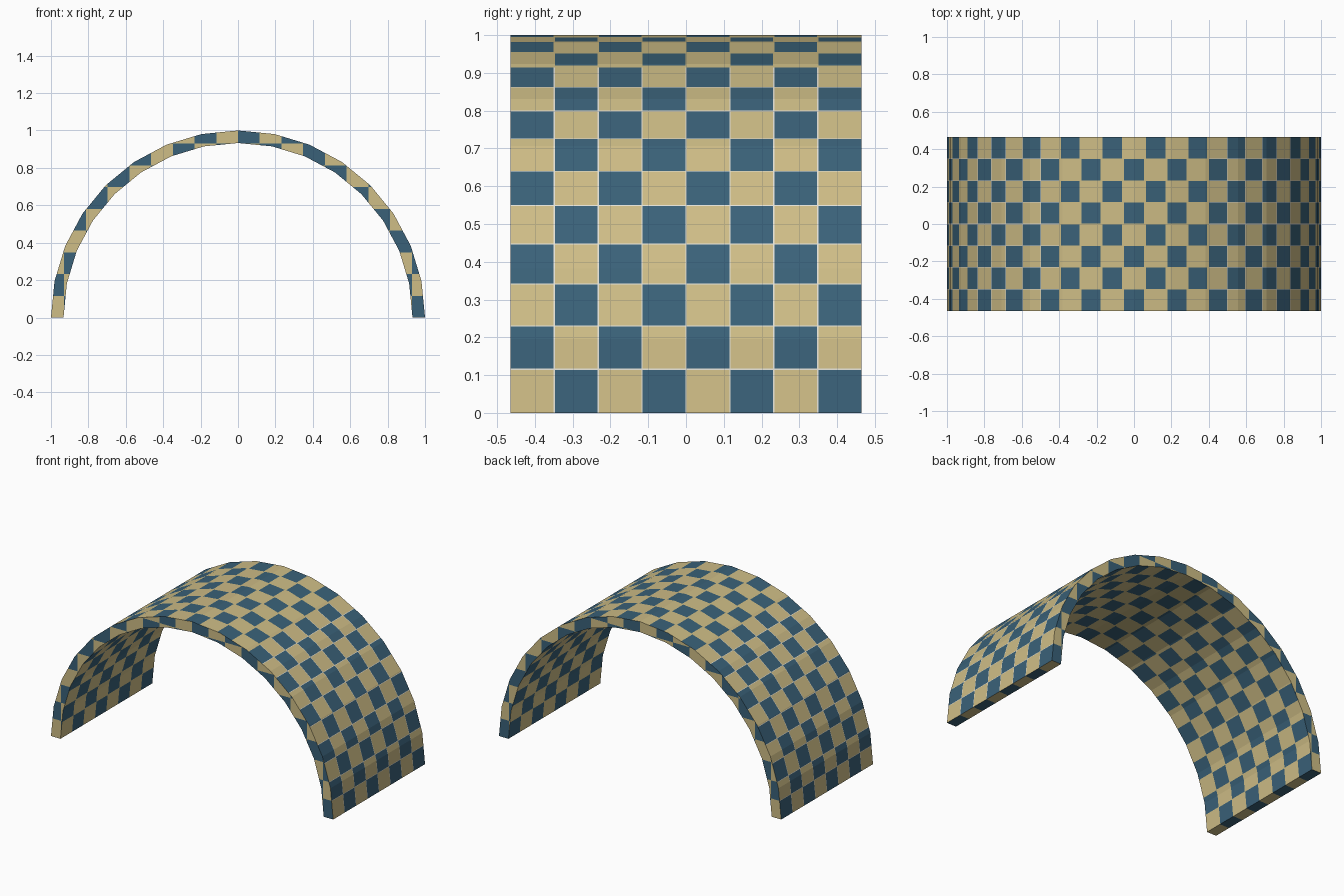
import bpy, bmesh, math
from mathutils import Vector

cube = bpy.data.objects.get("Cube")
if cube:
    bpy.data.objects.remove(cube, do_unlink=True)

SEGMENTS, ROWS, COLUMNS = 16, 27, 8
OUTER, INNER = 1.0, 0.933
CELL = 0.1162
HALF_DEPTH = CELL * COLUMNS / 2
FLANK_ROWS = 9         # rows on each side that carry fine pale joints
FINE, WIDE = 0.013, 0.045   # half widths of the joints, in cells
SAND, BLUE, PALE = range(3)


def flat_material(name, colour):
    mat = bpy.data.materials.new(name)
    mat.use_nodes = True
    mat.diffuse_color = (*colour, 1)
    shader = mat.node_tree.nodes["Principled BSDF"]
    shader.inputs["Base Color"].default_value = (*colour, 1)
    shader.inputs["Roughness"].default_value = 0.8
    return mat


def arch_point(radius, row, y):
    """Point on the faceted half circle, running from +x over the top to -x."""
    seg, part = divmod(row * SEGMENTS / ROWS + 1e-9, 1)

    def corner(k):
        a = math.pi * k / SEGMENTS
        return Vector((radius * math.cos(a), y, radius * math.sin(a)))
    return corner(seg).lerp(corner(seg + 1), part)


def on_flank(row):
    return min(row, ROWS - row) < FLANK_ROWS + 0.5


def row_joint(i):
    return FINE if on_flank(i) else WIDE


def col_joint(i):
    return FINE


def joint_lines(count, joint):
    """Cell edges, each inner one doubled to leave a narrow joint."""
    inner = [i + d * joint(i) for i in range(1, count) for d in (-1, 1)]
    return [0] + inner + [count]


def on_joint(value, count, joint):
    near = round(value)
    return 0 < near < count and abs(value - near) < joint(near)


def chequer(a, b):
    return BLUE if (math.floor(a) + math.floor(b)) % 2 == 0 else SAND


# Rings at every facet corner and every edge of the squares
facets = [k * ROWS / SEGMENTS for k in range(1, SEGMENTS)]
rows = sorted(joint_lines(ROWS, row_joint) + facets)
cols = joint_lines(COLUMNS, col_joint)
LAST = len(cols) - 1
bm = bmesh.new()
grid = {(r, s, c): bm.verts.new(arch_point(r, s, col * CELL - HALF_DEPTH))
        for r in (OUTER, INNER) for s in rows for c, col in enumerate(cols)}


def quad(*keys):
    return bm.faces.new([grid[k] for k in keys])


# Outer and inner shells, chequered along the curve with fine joints
for r in (OUTER, INNER):
    for s, t in zip(rows, rows[1:]):
        for c in range(LAST):
            face = quad((r, s, c), (r, s, c + 1), (r, t, c + 1), (r, t, c))
            row, col = (s + t) / 2, (cols[c] + cols[c + 1]) / 2
            if on_joint(row, ROWS, row_joint) or on_joint(col, COLUMNS, col_joint):
                face.material_index = PALE if r == OUTER and on_flank(row) else SAND
            else:
                face.material_index = chequer(row + 1, col)

# Front and back rims
for c in (0, LAST):
    for s, t in zip(rows, rows[1:]):
        quad((OUTER, s, c), (OUTER, t, c), (INNER, t, c), (INNER, s, c))

# Feet
for s in (0, ROWS):
    for c in range(LAST):
        face = quad((OUTER, s, c), (OUTER, s, c + 1), (INNER, s, c + 1), (INNER, s, c))
        p = face.calc_center_median()
        face.material_index = chequer(p.x / CELL, p.y / CELL)


def rim_faces():
    return [f for f in bm.faces if abs(f.calc_center_median().y) > HALF_DEPTH - 1e-4]


# Cut the rims along a straight grid, then chequer them
for axis in (Vector((1, 0, 0)), Vector((0, 0, 1))):
    for k in range(-8, 9):
        geom = set()
        for f in rim_faces():
            geom.update([f], f.edges, f.verts)
        bmesh.ops.bisect_plane(bm, geom=list(geom), dist=1e-5,
                               plane_co=axis * (k * CELL), plane_no=axis)
for f in rim_faces():
    p = f.calc_center_median()
    f.material_index = chequer(p.x / CELL, p.z / CELL)

bmesh.ops.recalc_face_normals(bm, faces=bm.faces[:])
mesh = bpy.data.meshes.new("chequered_arch")
bm.to_mesh(mesh)
bm.free()
mesh.materials.append(flat_material("sand", (0.62, 0.51, 0.24)))
mesh.materials.append(flat_material("slate blue", (0.042, 0.121, 0.19)))
mesh.materials.append(flat_material("pale joint", (0.78, 0.76, 0.68)))
arch = bpy.data.objects.new("chequered_arch", mesh)
bpy.context.collection.objects.link(arch)
